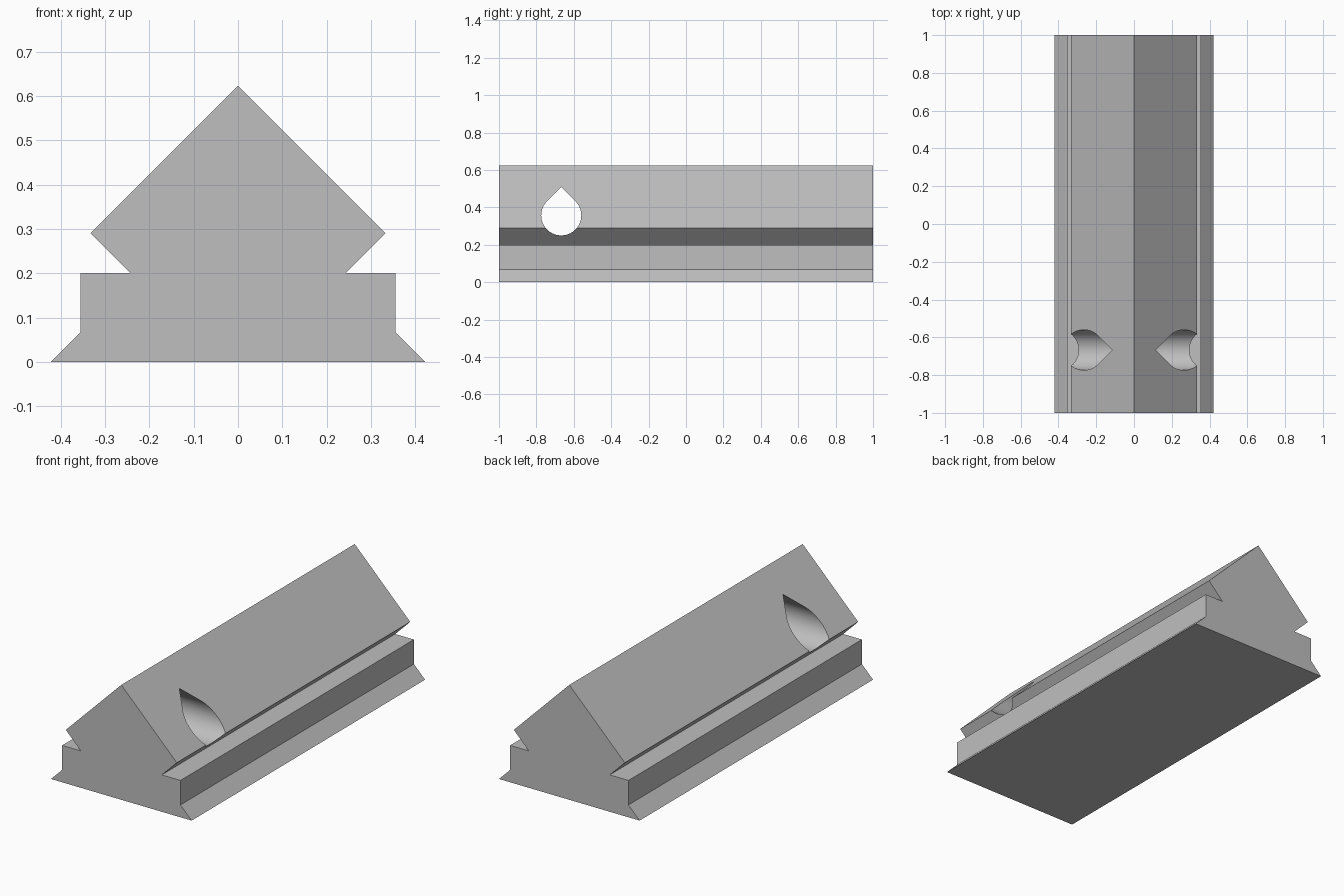
import bpy
import bmesh
from math import sin, cos, radians, sqrt
from mathutils import Vector

cube = bpy.data.objects.get("Cube")
if cube:
    bpy.data.objects.remove(cube, do_unlink=True)

grey = bpy.data.materials.new("plain_grey")
grey.use_nodes = True
colour = (0.52, 0.52, 0.52, 1)
grey.diffuse_color = colour
grey.node_tree.nodes["Principled BSDF"].inputs["Base Color"].default_value = colour


def prism(name, outline, direction):
    """Sweep a closed outline along a direction into a solid."""
    bm = bmesh.new()
    face = bm.faces.new([bm.verts.new(p) for p in outline])
    swept = bmesh.ops.extrude_face_region(bm, geom=[face])
    moved = [v for v in swept["geom"] if isinstance(v, bmesh.types.BMVert)]
    bmesh.ops.translate(bm, verts=moved, vec=Vector(direction))
    bmesh.ops.recalc_face_normals(bm, faces=bm.faces)
    mesh = bpy.data.meshes.new(name)
    bm.to_mesh(mesh)
    bm.free()
    mesh.materials.append(grey)
    obj = bpy.data.objects.new(name, mesh)
    bpy.context.collection.objects.link(obj)
    return obj


# Rail: half profile from the flared foot up to the ridge, mirrored
half = [(0.422, 0), (0.355, 0.067), (0.355, 0.2), (0.243, 0.2), (0.333, 0.29)]
profile = half + [(0, 0.623)] + [(-x, z) for x, z in reversed(half)]
rail = prism("dovetail_rail", [(x, -1, z) for x, z in profile], (0, 2, 0))

# Cross hole: round below with a pointed roof at 45 degrees
radius, hole_y, hole_z = 0.107, -0.667, 0.357
steps = 72
angles = [radians(135 + 270 * i / steps) for i in range(steps + 1)]
drop = [(-0.6, hole_y + radius * cos(a), hole_z + radius * sin(a)) for a in angles]
drop.append((-0.6, hole_y, hole_z + radius * sqrt(2)))
cutter = prism("hole_cutter", drop, (1.2, 0, 0))
cutter.hide_render = True

# Cut the hole, then drop the cutter
cut = rail.modifiers.new("cross_hole", "BOOLEAN")
cut.operation = "DIFFERENCE"
cut.solver = "EXACT"
cut.object = cutter
bpy.ops.object.select_all(action="DESELECT")
rail.select_set(True)
bpy.context.view_layer.objects.active = rail
bpy.ops.object.modifier_apply(modifier=cut.name)
bpy.data.objects.remove(cutter, do_unlink=True)
bpy.ops.object.shade_smooth_by_angle(angle=radians(30))
